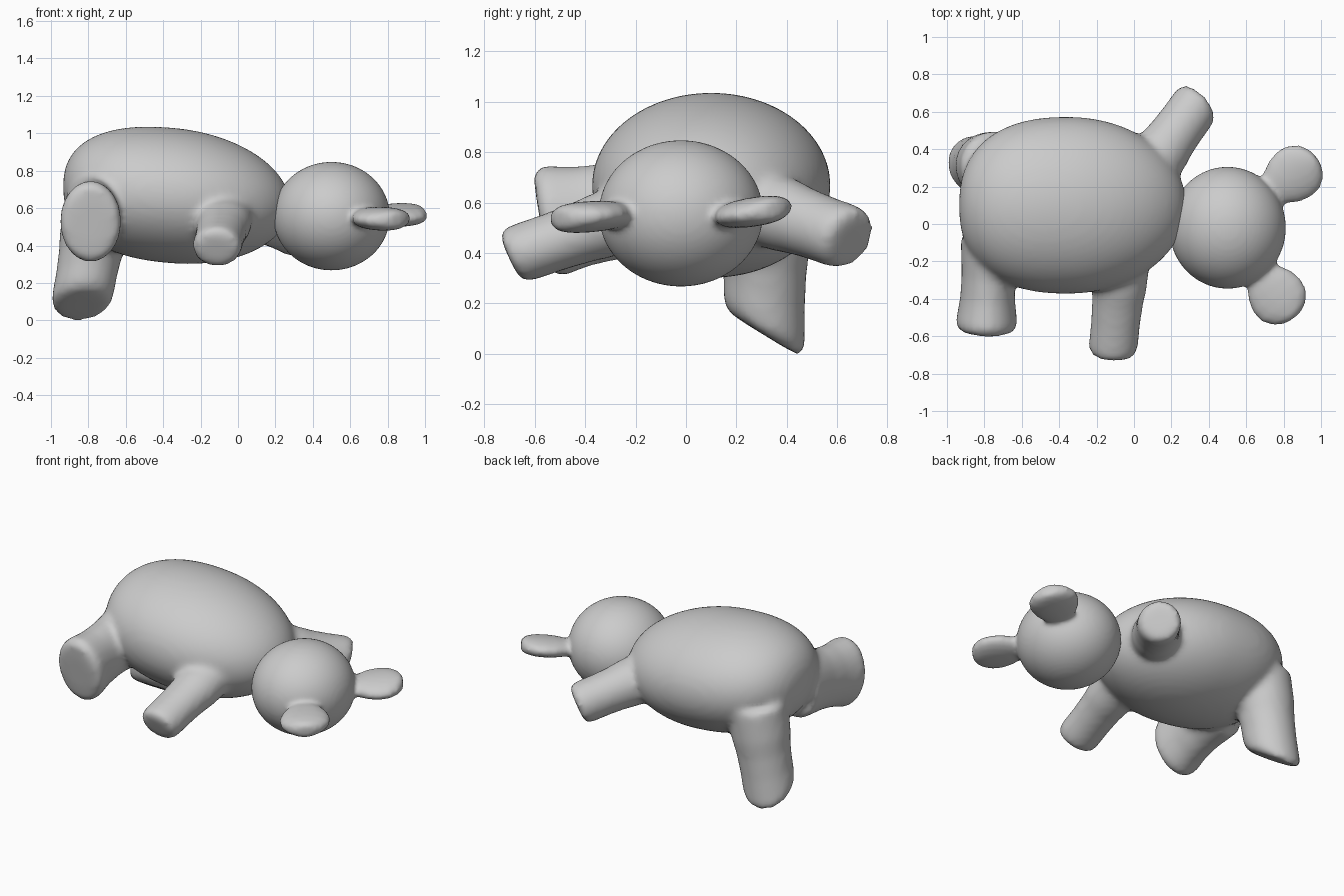
import bpy, bmesh, math
from mathutils import Vector

cube = bpy.data.objects.get("Cube")
if cube:
    bpy.data.objects.remove(cube, do_unlink=True)

grey = bpy.data.materials.new("plain grey")
grey.use_nodes = True
colour = (0.6, 0.6, 0.6, 1)
grey.diffuse_color = colour
grey.node_tree.nodes["Principled BSDF"].inputs["Base Color"].default_value = colour


def fuse(bm, name, voxel, rounds):
    """Merge the overlapping volumes into one skin with soft joints."""
    bmesh.ops.recalc_face_normals(bm, faces=bm.faces)
    mesh = bpy.data.meshes.new(name)
    bm.to_mesh(mesh)
    bm.free()
    mesh.materials.append(grey)
    obj = bpy.data.objects.new(name, mesh)
    bpy.context.collection.objects.link(obj)
    remesh = obj.modifiers.new("fuse", "REMESH")
    remesh.mode = "VOXEL"
    remesh.voxel_size = voxel
    remesh.use_smooth_shade = True
    smooth = obj.modifiers.new("soften", "SMOOTH")
    smooth.factor = 0.5
    smooth.iterations = rounds


def ball(bm, centre, front, back, ry, rz, shear=0.0, blunt=2.0):
    """Egg along x: separate front and back lengths, blunter back end."""
    made = bmesh.ops.create_uvsphere(bm, u_segments=64, v_segments=48, radius=1)
    for v in made["verts"]:
        p = v.co.copy()
        if p.x < 0:
            rho = math.hypot(p.y, p.z)
            p /= (abs(p.x) ** blunt + rho ** blunt) ** (1 / blunt)
        x = p.x * (front if p.x > 0 else back)
        v.co = Vector(centre) + Vector((x, p.y * ry, p.z * rz - shear * x))


def limb(bm, root, tip, profile, side, wide, thick, sole=None, plump=1.0):
    """Loft elliptical rings from root to tip, turning them towards the sole."""
    segments = 40
    root, tip = Vector(root), Vector(tip)
    axis = (tip - root).normalized()
    u = Vector(side)
    u = (u - axis * u.dot(axis)).normalized()
    v = axis.cross(u)
    sole = Vector(sole).normalized() if sole else axis
    rings = []
    for t, r in profile:
        n = axis.lerp(sole, min(1, max(0, (t - 0.3) / 0.6)))
        ring = []
        for i in range(segments):
            a = math.tau * i / segments
            off = u * (math.cos(a) * wide * r)
            off += v * (math.sin(a) * thick * r ** plump)
            off -= axis * (off.dot(n) / axis.dot(n))
            ring.append(bm.verts.new(root.lerp(tip, t) + off))
        rings.append(ring)
    for a, b in zip(rings, rings[1:]):
        for i in range(segments):
            j = (i + 1) % segments
            bm.faces.new((a[i], a[j], b[j], b[i]))
    bm.faces.new(rings[0])
    bm.faces.new(rings[-1])


X = (1, 0, 0)
END = [(0.9, 1.0), (0.96, 0.97), (1.0, 0.86), (1.01, 0.5)]
ARM = [(0, 1.15), (0.35, 1.12), (0.5, 1.04), (0.7, 1.0)] + END
LEG = [(0, 0.95), (0.4, 0.87), (0.65, 0.89), (0.8, 0.95)] + END

# Torso with its four limbs
bm = bmesh.new()
ball(bm, (-0.35, 0.10, 0.667), 0.63, 0.585, 0.473, 0.362, shear=0.08, blunt=2.4)
# right arm
limb(bm, (-0.06, -0.14, 0.575), (-0.115, -0.695, 0.385), ARM, X,
     0.132, 0.118, sole=(-0.05, -0.9, -0.42))
# left arm
limb(bm, (0.05, 0.25, 0.60), (0.345, 0.655, 0.455), ARM, (1, -0.7, 0),
     0.133, 0.132, sole=(0.62, 0.6, -0.35))
# right leg
limb(bm, (-0.77, -0.08, 0.60), (-0.79, -0.57, 0.52), LEG, X,
     0.165, 0.222, sole=(-0.03, -1, -0.18))
# left leg
limb(bm, (-0.74, 0.31, 0.62), (-0.84, 0.31, 0.08), ARM, X,
     0.162, 0.162, sole=(0, -0.52, -0.85))
fuse(bm, "torso_and_limbs", 0.02, 9)

# Head with flat round ears on short necks
PADDLE = [(0, 0.75), (0.2, 0.62), (0.35, 0.66), (0.5, 0.9), (0.65, 1.0),
          (0.8, 0.95), (0.92, 0.71), (0.98, 0.42), (1.0, 0.2)]
bm = bmesh.new()
ball(bm, (0.50, -0.02, 0.557), 0.312, 0.312, 0.326, 0.29)
# left ear
limb(bm, (0.63, 0.10, 0.54), (0.975, 0.355, 0.575), PADDLE,
     (-0.6, 0.8, 0.15), 0.153, 0.058, plump=0.4)
# right ear
limb(bm, (0.60, -0.16, 0.56), (0.852, -0.503, 0.535), PADDLE,
     (0.81, 0.59, 0.05), 0.155, 0.062, plump=0.4)
fuse(bm, "head_and_ears", 0.014, 6)
